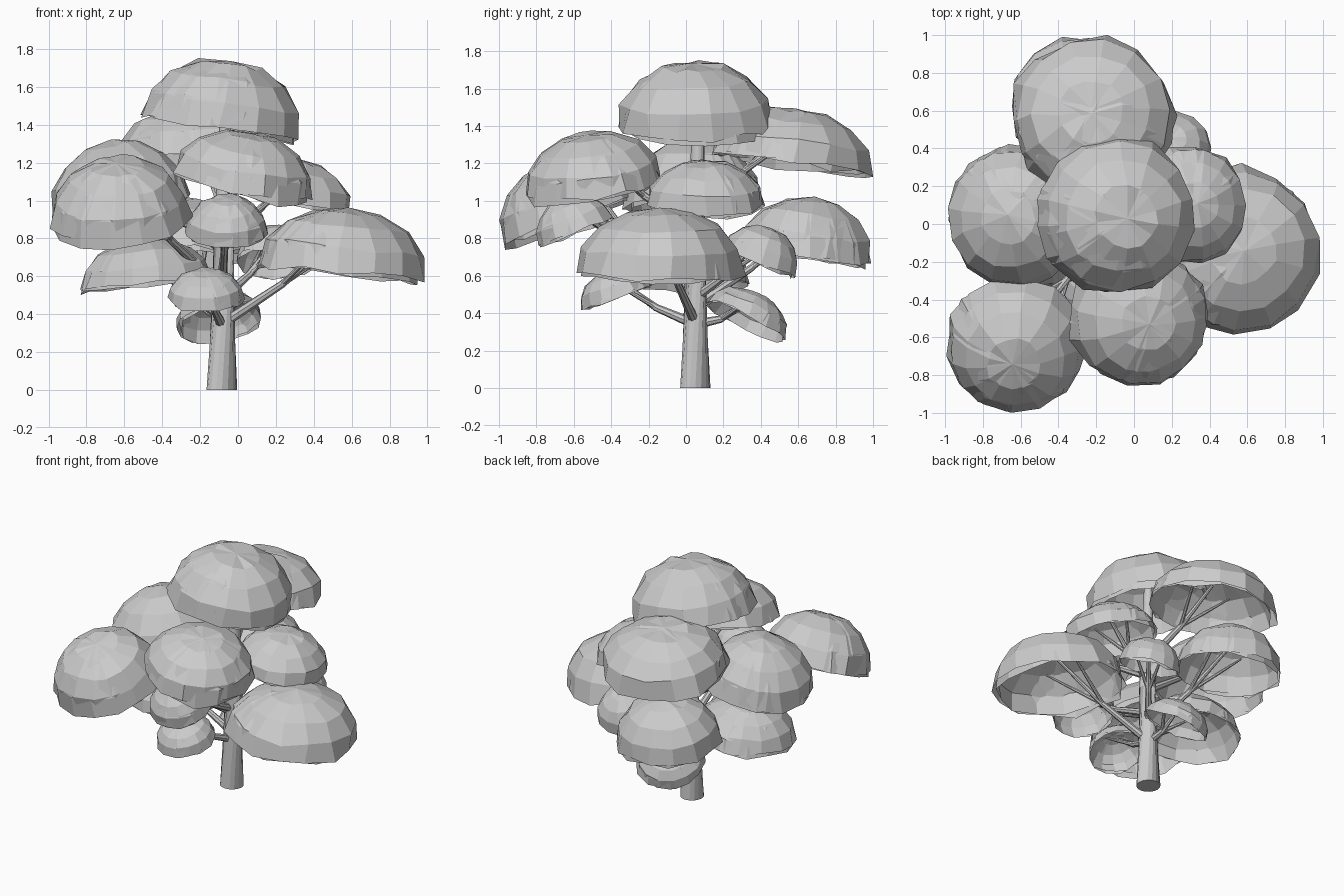
import bpy, bmesh, math, random
from mathutils import Vector

if "Cube" in bpy.data.objects:
    bpy.data.objects.remove(bpy.data.objects["Cube"])

random.seed(4)
TRUNK = Vector((-0.085, 0.05, 0))


def finish(name, bm):
    bmesh.ops.recalc_face_normals(bm, faces=bm.faces)
    me = bpy.data.meshes.new(name)
    bm.to_mesh(me)
    bm.free()
    ob = bpy.data.objects.new(name, me)
    bpy.context.collection.objects.link(ob)
    return ob


def tube(bm, pts, radii, sides):
    """Tapered round tube through a path, capped at both ends."""
    rings = []
    for i, p in enumerate(pts):
        d = pts[min(i + 1, len(pts) - 1)] - pts[max(i - 1, 0)]
        q = d.to_track_quat('Z', 'Y')
        rings.append([bm.verts.new(p + q @ Vector((radii[i] * math.cos(a), radii[i] * math.sin(a), 0)))
                      for a in (2 * math.pi * k / sides for k in range(sides))])
    for a, b in zip(rings, rings[1:]):
        for k in range(sides):
            n = (k + 1) % sides
            bm.faces.new((a[k], a[n], b[n], b[k]))
    bm.faces.new(rings[0][::-1])
    bm.faces.new(rings[-1])


def dome(bm, c, r, h, tx, ty, sides=14):
    """Open faceted leaf dome, tilted by slopes tx and ty, slightly uneven."""
    q = Vector((0, 0, 1)).rotation_difference(Vector((-tx, -ty, 1)))

    def place(x, y, z, rough=0.03):
        j = Vector([random.uniform(-rough, rough) * r for _ in range(3)])
        return bm.verts.new(c + q @ (Vector((x, y, z)) + j))
    turn = random.random()
    rings = []
    for deg in (-3, 21, 44, 67):
        e = math.radians(deg)
        rings.append([place(r * math.cos(e) * math.cos(a), r * math.cos(e) * math.sin(a), h * math.sin(e),
                            0.05 if deg < 10 else 0.025)
                      for a in (turn + 2 * math.pi * k / sides for k in range(sides))])
    top = place(0, 0, h)
    for k in range(sides):
        n = (k + 1) % sides
        for a, b in zip(rings, rings[1:]):
            bm.faces.new((a[k], a[n], b[n], b[k]))
        bm.faces.new((rings[-1][k], rings[-1][n], top))


# Trunk
bm = bmesh.new()
tube(bm, [TRUNK, TRUNK + Vector((0.01, 0, 0.75)), TRUNK + Vector((0.02, 0.02, 1.6))],
     [0.081, 0.055, 0.025], 16)
finish("trunk", bm)

# Leaf clusters: name, centre x, y, rim z, radius, height, slant x, slant y
CLUSTERS = [
    ("top", -0.09, 0.05, 1.40, 0.425, 0.35, -0.15, 0.03),
    ("back", -0.22, 0.56, 1.21, 0.435, 0.29, 0.03, -0.13),
    ("front_left", -0.62, -0.63, 0.90, 0.37, 0.33, 0.06, 0.40),
    ("front", 0.02, -0.49, 1.09, 0.375, 0.28, -0.22, 0.15),
    ("right", 0.55, -0.14, 0.63, 0.45, 0.33, -0.10, 0.0),
    ("left", -0.62, 0.04, 0.98, 0.375, 0.34, 0.15, 0.0),
    ("right_back", 0.29, 0.10, 0.99, 0.315, 0.23, -0.17, 0.0),
    ("low_right_back", 0.20, 0.39, 0.68, 0.21, 0.19, 0.0, -0.40),
    ("mid_back", -0.30, 0.64, 0.71, 0.36, 0.31, 0.0, -0.12),
    ("mid_left", -0.48, 0.0, 0.57, 0.345, 0.23, 0.12, 0.0),
    ("low_front", -0.17, -0.37, 0.49, 0.20, 0.15, 0.0, 0.36),
    ("low_back", -0.10, 0.32, 0.36, 0.23, 0.16, 0.18, -0.52),
    ("mid_front", -0.06, -0.59, 0.84, 0.215, 0.19, 0.0, 0.42),
]
branches = bmesh.new()
for name, x, y, z, r, h, tx, ty in CLUSTERS:
    c = Vector((x, y, z))
    # Main dome with a second, nearly matching one breaking through it
    bm = bmesh.new()
    dome(bm, c, r, h, tx, ty)
    a = random.uniform(0, 6.28)
    dome(bm, c + Vector((math.cos(a), math.sin(a), 0)) * 0.04 * r, 0.97 * r, 0.98 * h,
         tx + 0.05 * math.cos(a), ty + 0.05 * math.sin(a))
    finish(name + "_leaves", bm)
    # Branch to the cluster, forked in three under the dome
    flat = Vector((x - TRUNK.x, y - TRUNK.y, 0))
    d = flat.length
    if d < 0.1:
        continue
    start = TRUNK + Vector((0, 0, max(0.34, z - 0.38 * d - 0.03)))
    end = c + Vector((0, 0, 0.6 * h))
    fork = start.lerp(end, 0.5) - Vector((0, 0, 0.03))
    tube(branches, [start, fork, end], [0.028, 0.02, 0.011], 8)
    side = Vector((-flat.y, flat.x, 0)).normalized()
    for s in (-1, 1):
        o = side * s * 0.45 * r
        tip = c + o + Vector((0, 0, 0.55 * h + tx * o.x + ty * o.y))
        tube(branches, [fork, fork.lerp(tip, 0.5), tip], [0.014, 0.012, 0.007], 8)
finish("branches", branches)
